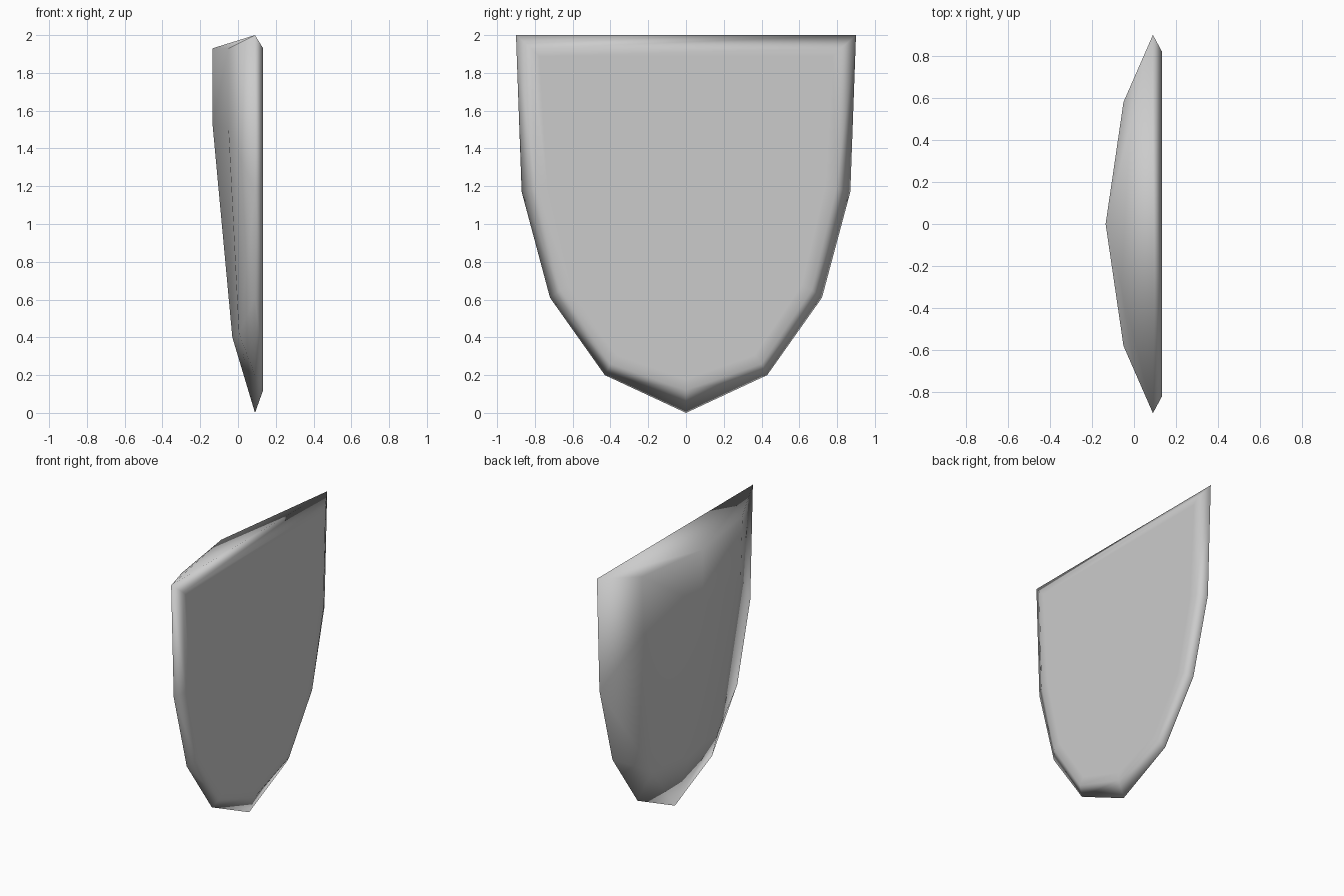
import bpy
import bmesh

default = bpy.data.objects.get("Cube")
if default:
    bpy.data.objects.remove(default, do_unlink=True)

# Plain grey material
grey = bpy.data.materials.new("plain_grey")
grey.use_nodes = True
colour = (0.6, 0.6, 0.6, 1)
grey.diffuse_color = colour
grey.node_tree.nodes["Principled BSDF"].inputs["Base Color"].default_value = colour

# Half profiles of the shield as (x, y, z), from the top corner down to the tip
rim = [(.09, .9, 2), (.09, .87, 1.17), (.09, .72, .61), (.09, .43, .2), (.09, 0, 0)]
plate = [(.133, .82, 1.93), (.133, .795, 1.19), (.133, .665, .65), (.133, .4, .26), (.133, 0, .12)]
side = [(-.05, .58, 1.93), (-.05, .56, 1.5), (.005, .38, .42)]
ridge = [(-.135, 0, 1.93), (-.135, 0, 1.53), (-.03, 0, .4)]

bm = bmesh.new()
made = {}


def vert(point, sign):
    """Return the vertex mirrored to one side, sharing those on the middle line."""
    key = (point[0], point[1] * sign, point[2])
    if key not in made:
        made[key] = bm.verts.new(key)
    return made[key]


for sign in (1, -1):
    r, p, s, c = ([vert(pt, sign) for pt in row] for row in (rim, plate, side, ridge))
    # Bevel around the flat face
    for i in range(len(r) - 1):
        bm.faces.new((r[i], r[i + 1], p[i + 1], p[i]))
    # Domed face: outer facets, then the facets beside the ridge
    for i in range(2):
        bm.faces.new((r[i], s[i], s[i + 1], r[i + 1]))
        bm.faces.new((s[i], c[i], c[i + 1], s[i + 1]))
    bm.faces.new((r[2], s[2], r[3]))
    bm.faces.new((s[2], c[2], r[4], r[3]))
    # Sloping top
    bm.faces.new((r[0], s[0], c[0]))

left_rim, right_rim = vert(rim[0], 1), vert(rim[0], -1)
bm.faces.new((left_rim, vert(ridge[0], 1), right_rim))
bm.faces.new((left_rim, right_rim, vert(plate[0], -1), vert(plate[0], 1)))

# Flat face, with a narrow border so that its middle shades flat
outline = [vert(pt, 1) for pt in plate] + [vert(pt, -1) for pt in reversed(plate[:-1])]
flat = bm.faces.new(outline)
bmesh.ops.recalc_face_normals(bm, faces=bm.faces)
bmesh.ops.inset_region(bm, faces=[flat], thickness=.06)

mesh = bpy.data.meshes.new("shield")
bm.to_mesh(mesh)
bm.free()
mesh.materials.append(grey)
mesh.shade_smooth()
shield = bpy.data.objects.new("shield", mesh)
bpy.context.collection.objects.link(shield)
